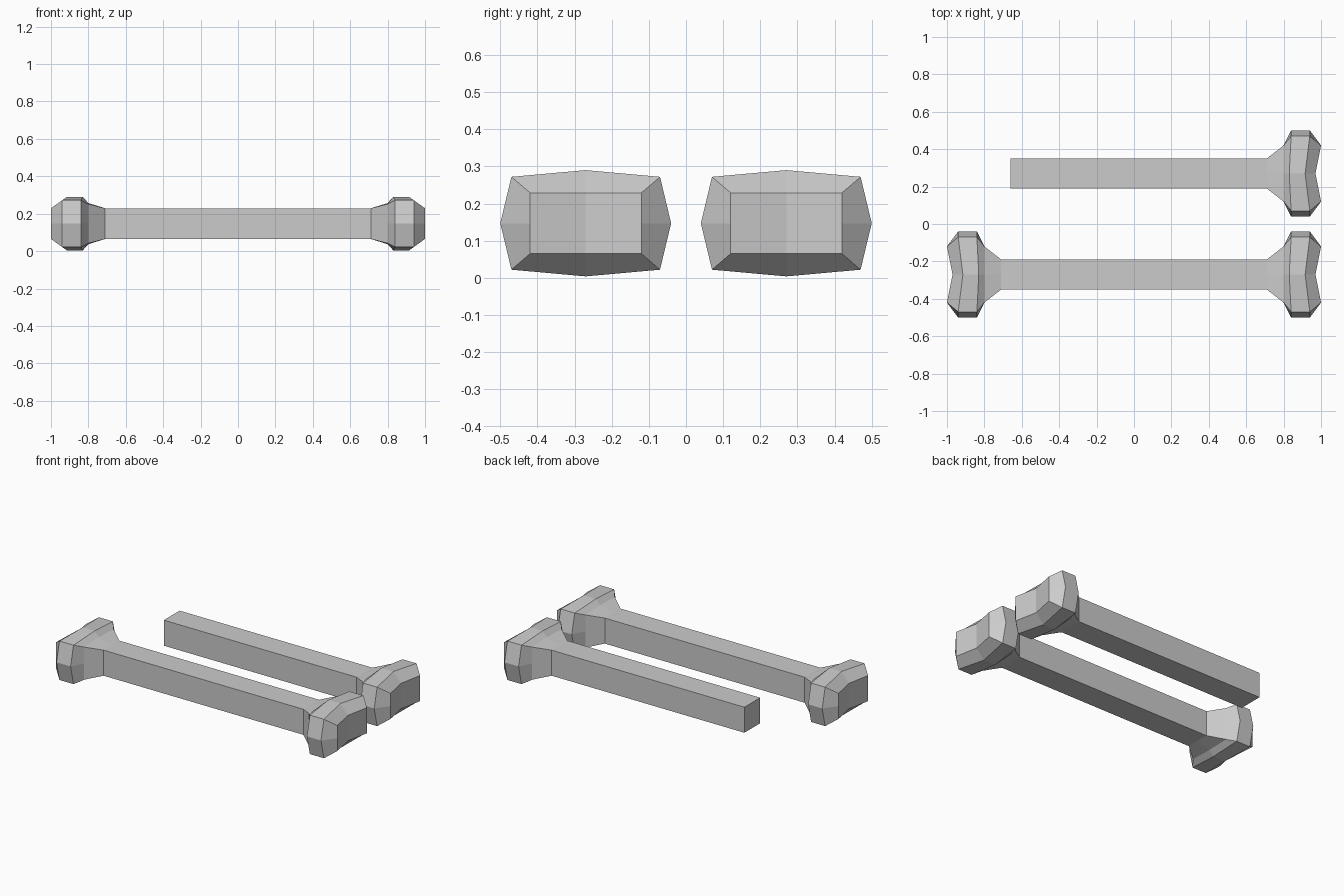
import bpy, bmesh

if "Cube" in bpy.data.objects:
    bpy.data.objects.remove(bpy.data.objects["Cube"])

ZC = 0.147  # height of the bone axis

# Head cross-sections: x, corner half-width, corner half-height,
# side-mid half-width, top-mid half-height, inward notch at the top-mid
HEAD = [
    (0.71, 0.08, 0.082, 0.08, 0.082, 0.0),
    (0.80, 0.15, 0.105, 0.15, 0.110, 0.0),
    (0.84, 0.20, 0.125, 0.23, 0.143, 0.01),
    (0.94, 0.20, 0.125, 0.23, 0.143, 0.025),
    (1.00, 0.15, 0.082, 0.15, 0.082, 0.03),
]


def ring(bm, section, side, yc):
    """Eight-point cross-section, starting at the top middle."""
    x, w, h, sw, th, notch = section
    pts = [(0, th), (w, h), (sw, 0), (w, -h), (0, -th), (-w, -h), (-sw, 0), (-w, h)]
    return [bm.verts.new((side * (x - (notch if y == 0 else 0)), yc + y, ZC + z))
            for y, z in pts]


def make_bone(name, yc, broken_at=None):
    bm = bmesh.new()
    # left end: second head or a flat cut
    if broken_at is None:
        rings = [ring(bm, s, -1, yc) for s in reversed(HEAD)]
    else:
        rings = [ring(bm, (broken_at,) + HEAD[0][1:], 1, yc)]
    rings += [ring(bm, s, 1, yc) for s in HEAD]
    # skin between sections
    for a, b in zip(rings, rings[1:]):
        for i in range(8):
            j = (i + 1) % 8
            bm.faces.new((a[i], a[j], b[j], b[i]))
    # end caps, creased along the vertical middle
    for r in (rings[0], rings[-1]):
        bm.faces.new(r[0:5])
        bm.faces.new(r[4:] + r[:1])
    bmesh.ops.recalc_face_normals(bm, faces=bm.faces)
    mesh = bpy.data.meshes.new(name)
    bm.to_mesh(mesh)
    bm.free()
    obj = bpy.data.objects.new(name, mesh)
    bpy.context.collection.objects.link(obj)


make_bone("whole_bone", -0.27)
make_bone("half_bone", 0.27, broken_at=-0.66)
